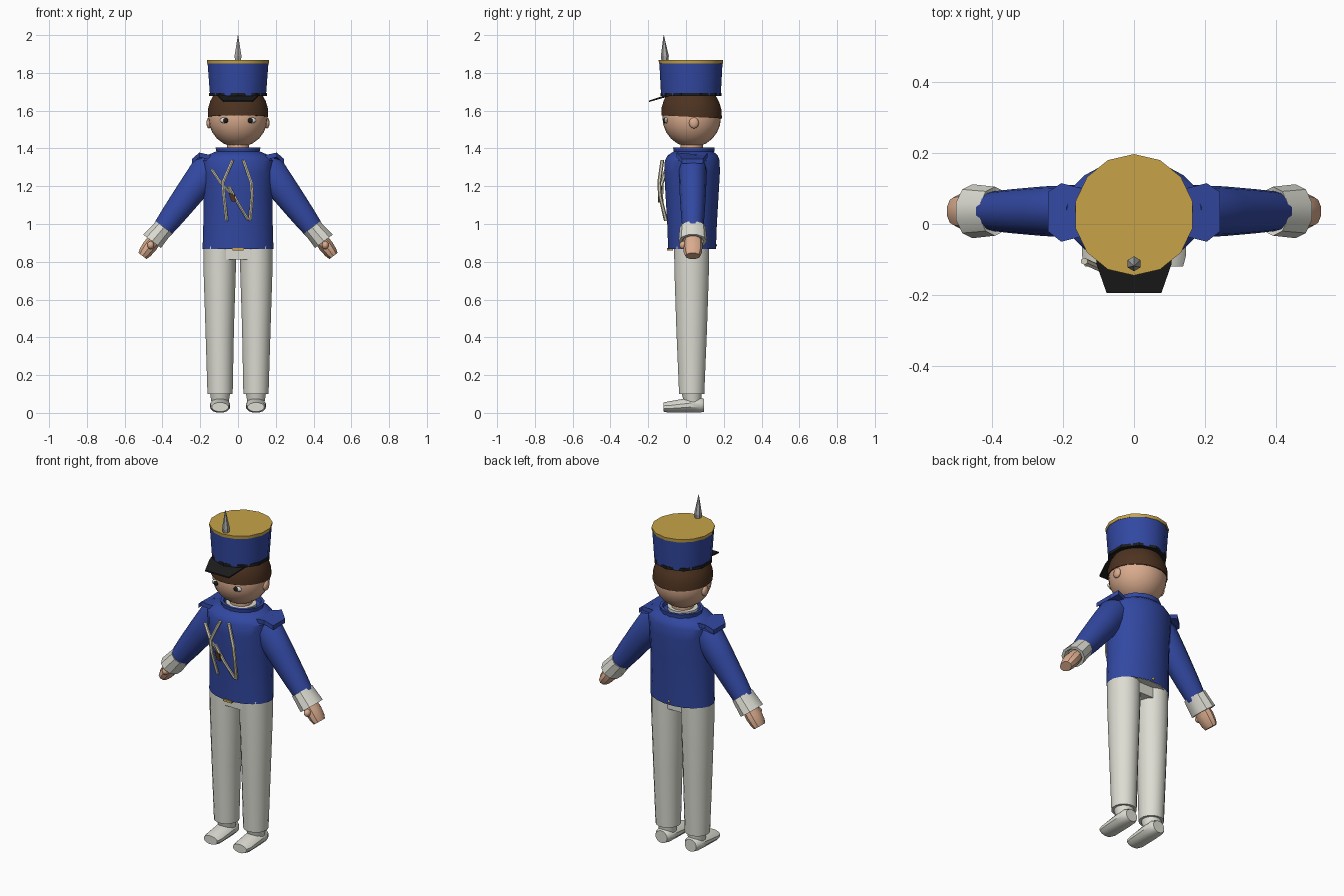
import bpy, bmesh, math
from mathutils import Vector


def material(name, rgb):
    m = bpy.data.materials.new(name)
    m.diffuse_color = (*rgb, 1)
    return m


BLUE = material("coat blue", (0.032, 0.065, 0.36))
WHITE = material("off white", (0.72, 0.72, 0.65))
SKIN = material("skin", (0.70, 0.41, 0.27))
HAIR = material("dark brown", (0.075, 0.033, 0.015))
GOLD = material("gold", (0.57, 0.37, 0.065))
BLACK = material("black", (0.012, 0.012, 0.012))
GREY = material("spike grey", (0.40, 0.40, 0.39))
CORD = material("cord cream", (0.66, 0.62, 0.48))
X, Y, Z = Vector((1, 0, 0)), Vector((0, 1, 0)), Vector((0, 0, 1))
CY = 0.03  # shared body centre line in depth


def finish(name, bm, mat, smooth=35):
    bmesh.ops.recalc_face_normals(bm, faces=bm.faces)
    me = bpy.data.meshes.new(name)
    bm.to_mesh(me)
    bm.free()
    me.materials.append(mat)
    ob = bpy.data.objects.new(name, me)
    bpy.context.collection.objects.link(ob)
    if smooth:
        bpy.ops.object.select_all(action='DESELECT')
        ob.select_set(True)
        bpy.context.view_layer.objects.active = ob
        bpy.ops.object.shade_smooth_by_angle(angle=math.radians(smooth))
    return ob


def loft(name, rings, mat, n=16, u=X, v=Y, caps=(True, True), smooth=35):
    """Skin elliptical rings given as (centre, radius along u, radius along v)."""
    bm = bmesh.new()
    loops = []
    for c, a, b in rings:
        angles = [2 * math.pi * (i + 0.5) / n for i in range(n)]
        loops.append([bm.verts.new(Vector(c) + u * a * math.cos(t) + v * b * math.sin(t))
                      for t in angles])
    for p, q in zip(loops, loops[1:]):
        for i in range(n):
            j = (i + 1) % n
            bm.faces.new((p[i], p[j], q[j], q[i]))
    if caps[0]:
        bm.faces.new(loops[0])
    if caps[1]:
        bm.faces.new(loops[-1])
    return finish(name, bm, mat, smooth)


def ball(name, loc, size, mat, seg=16):
    bm = bmesh.new()
    bmesh.ops.create_uvsphere(bm, u_segments=seg, v_segments=max(6, seg // 2), radius=1)
    for w in bm.verts:
        w.co = Vector([w.co[k] * size[k] + loc[k] for k in range(3)])
    return finish(name, bm, mat, 60)


def prism(name, outline, offset, mat):
    """Extrude a polygon by an offset vector."""
    bm = bmesh.new()
    f = bm.faces.new([bm.verts.new(p) for p in outline])
    ext = bmesh.ops.extrude_face_region(bm, geom=[f])
    bmesh.ops.translate(bm, vec=offset, verts=[g for g in ext['geom']
                                               if isinstance(g, bmesh.types.BMVert)])
    return finish(name, bm, mat, 0)


def column(name, profile, mat, n=16, cx=0, **kw):
    """Upright loft from rows of (z, x radius, y radius, y centre)."""
    return loft(name, [((cx, cy, z), a, b) for z, a, b, cy in profile], mat, n, **kw)


# Coat, collar and shirt neck
column("coat", [(0.868, 0.19, 0.128, 0.032), (1.0, 0.186, 0.133, 0.032),
                (1.15, 0.185, 0.142, 0.032), (1.27, 0.192, 0.149, 0.032),
                (1.335, 0.198, 0.147, 0.033), (1.362, 0.17, 0.135, 0.035),
                (1.385, 0.115, 0.105, 0.04)], BLUE, 20, caps=(False, True))
column("collar", [(1.37, 0.115, 0.106, 0.042), (1.405, 0.122, 0.11, 0.042),
                  (1.405, 0.106, 0.095, 0.042), (1.382, 0.10, 0.09, 0.042)], BLUE, 14)
column("shirt_neck", [(1.37, 0.085, 0.078, CY), (1.402, 0.085, 0.078, CY)], WHITE)
column("neck", [(1.38, 0.06, 0.06, CY), (1.45, 0.06, 0.06, CY)], SKIN)

# Trouser waist and crotch
column("trouser_waist", [(0.873, 0.18, 0.12, CY), (0.885, 0.18, 0.12, CY)], WHITE, 20)
prism("crotch", [(-0.085, -0.055, 0.875), (0.085, -0.055, 0.875),
                 (0.068, -0.055, 0.812), (-0.068, -0.055, 0.812)], (0, 0.16, 0), WHITE)
prism("belt_clasp", [(-0.028, -0.1, 0.873), (0.028, -0.1, 0.873),
                     (0.028, -0.1, 0.86), (-0.028, -0.1, 0.86)], (0, 0.03, 0), GOLD)
ball("coat_button", (0, 0.158, 0.888), (0.008, 0.006, 0.008), GOLD, 8)

# Head, face and hair
ball("head", (0, CY, 1.563), (0.157, 0.155, 0.157), SKIN, 24)
hair = column("hair", [(1.567, 0.150, 0.150, CY), (1.567, 0.161, 0.161, CY),
                       (1.61, 0.160, 0.160, CY), (1.65, 0.148, 0.148, CY),
                       (1.70, 0.12, 0.12, CY)], HAIR, 24)
for w in hair.data.vertices:  # hairline dips toward the back
    w.co.z -= (w.co.y - CY) * 0.05

# Hat
H = 0.026
column("hat", [(1.68, 0.152, 0.158, H), (1.85, 0.165, 0.167, H)], BLUE, 14)
column("hat_top", [(1.85, 0.167, 0.169, H), (1.868, 0.169, 0.171, H)], GOLD, 14)
column("hat_band", [(1.677, 0.161, 0.162, H), (1.694, 0.161, 0.162, H)], BLACK, 10)
prism("hat_visor", [(-0.11, -0.07, 1.69), (0.11, -0.07, 1.69), (0.105, -0.115, 1.68),
                    (0.077, -0.195, 1.654), (-0.077, -0.195, 1.654), (-0.105, -0.115, 1.68)],
      (0, 0, -0.008), BLACK)
column("hat_spike", [(1.862, 0.018, 0.018, -0.112), (1.89, 0.021, 0.021, -0.112),
                     (2.0, 0.001, 0.001, -0.118)], GREY, 6, smooth=0)

# Chest cords as thin strips standing off the coat
cords = [[(-0.14, -0.105, 1.29), (-0.085, -0.13, 1.21), (-0.035, -0.13, 1.16)],
         [(-0.028, -0.125, 1.34), (-0.08, -0.142, 1.22), (-0.075, -0.138, 1.15),
          (-0.06, -0.105, 1.015)],
         [(0.028, -0.125, 1.34), (0.07, -0.142, 1.22), (0.075, -0.138, 1.15),
          (0.063, -0.105, 1.015)],
         [(-0.05, -0.138, 1.20), (0.0, -0.128, 1.11), (0.055, -0.108, 1.02)]]
for k, pts in enumerate(cords):
    rings = [(p, 0.010, 0.010) for p in pts]
    loft("chest_cord_%d" % k, rings, CORD, 6, smooth=0)
prism("cord_clasp", [(-0.05, -0.148, 1.165), (-0.018, -0.148, 1.155),
                     (-0.012, -0.148, 1.115), (-0.035, -0.148, 1.12)], (0, 0.02, 0), HAIR)

for s, side in ((1, "left"), (-1, "right")):
    # Leg, ankle and foot
    loft(side + "_leg", [((s * 0.095, CY, 0.10), 0.068, 0.068),
                         ((s * 0.097, CY, 0.45), 0.077, 0.083),
                         ((s * 0.097, CY, 0.75), 0.087, 0.093),
                         ((s * 0.097, CY, 0.88), 0.087, 0.095)], WHITE, 16)
    column(side + "_ankle", [(0.05, 0.046, 0.046, 0.035), (0.11, 0.056, 0.056, CY)],
           WHITE, 12, cx=s * 0.095)
    foot = [(0.094, 0.040, 0.038, 0.036), (0.075, 0.042, 0.05, 0.041), (0.02, 0.041, 0.054, 0.041),
            (-0.09, 0.031, 0.053, 0.031), (-0.12, 0.031, 0.045, 0.025)]
    loft(side + "_foot", [((s * 0.095, y, cz), a, b) for y, cz, a, b in foot],
         WHITE, 12, u=X, v=Z)

    # Sleeve, cuff and hand share one slanted axis
    axis = Vector((s * 0.60, 0, -0.80))
    across = Vector((s * 0.80, 0, 0.60))
    root = Vector((s * 0.165, CY + 0.006, 1.285))

    def limb(name, rows, mat, n):
        rings = [(root + axis * d + across * o, a, b) for d, o, a, b in rows]
        return loft(side + name, rings, mat, n, u=across, v=Y)

    limb("_sleeve", [(-0.05, 0, 0.07, 0.06), (0.0, 0.0, 0.088, 0.074), (0.15, 0, 0.078, 0.070),
                     (0.30, 0.0, 0.066, 0.062), (0.40, 0.0, 0.055, 0.055)], BLUE, 14)
    limb("_cuff", [(0.385, 0, 0.045, 0.05), (0.378, 0, 0.055, 0.069), (0.475, 0.006, 0.062, 0.076),
                   (0.475, 0.006, 0.047, 0.058), (0.455, 0.004, 0.04, 0.05)], WHITE, 10)
    limb("_hand", [(0.44, 0, 0.034, 0.045), (0.50, 0, 0.041, 0.052),
                   (0.545, 0, 0.036, 0.048), (0.568, 0, 0.028, 0.04)], SKIN, 10)
    ball(side + "_thumb", (s * 0.462, -0.012, 0.888), (0.019, 0.024, 0.022), SKIN, 10)

    # Shoulder strap slab
    prism(side + "_shoulder_strap",
          [(s * 0.145, -0.035, 1.365), (s * 0.205, -0.05, 1.378), (s * 0.243, -0.02, 1.345),
           (s * 0.243, 0.09, 1.345), (s * 0.205, 0.115, 1.378), (s * 0.145, 0.1, 1.365)],
          (0, 0, -0.025), BLUE)

    # Ear and eye
    ball(side + "_ear", (s * 0.153, 0.042, 1.535), (0.014, 0.026, 0.03), SKIN, 12)
    ball(side + "_eye_white", (s * 0.07, -0.105, 1.549), (0.027, 0.010, 0.016), WHITE, 12)
    ball(side + "_pupil", (s * 0.065, -0.112, 1.548), (0.014, 0.010, 0.014), BLACK, 12)
